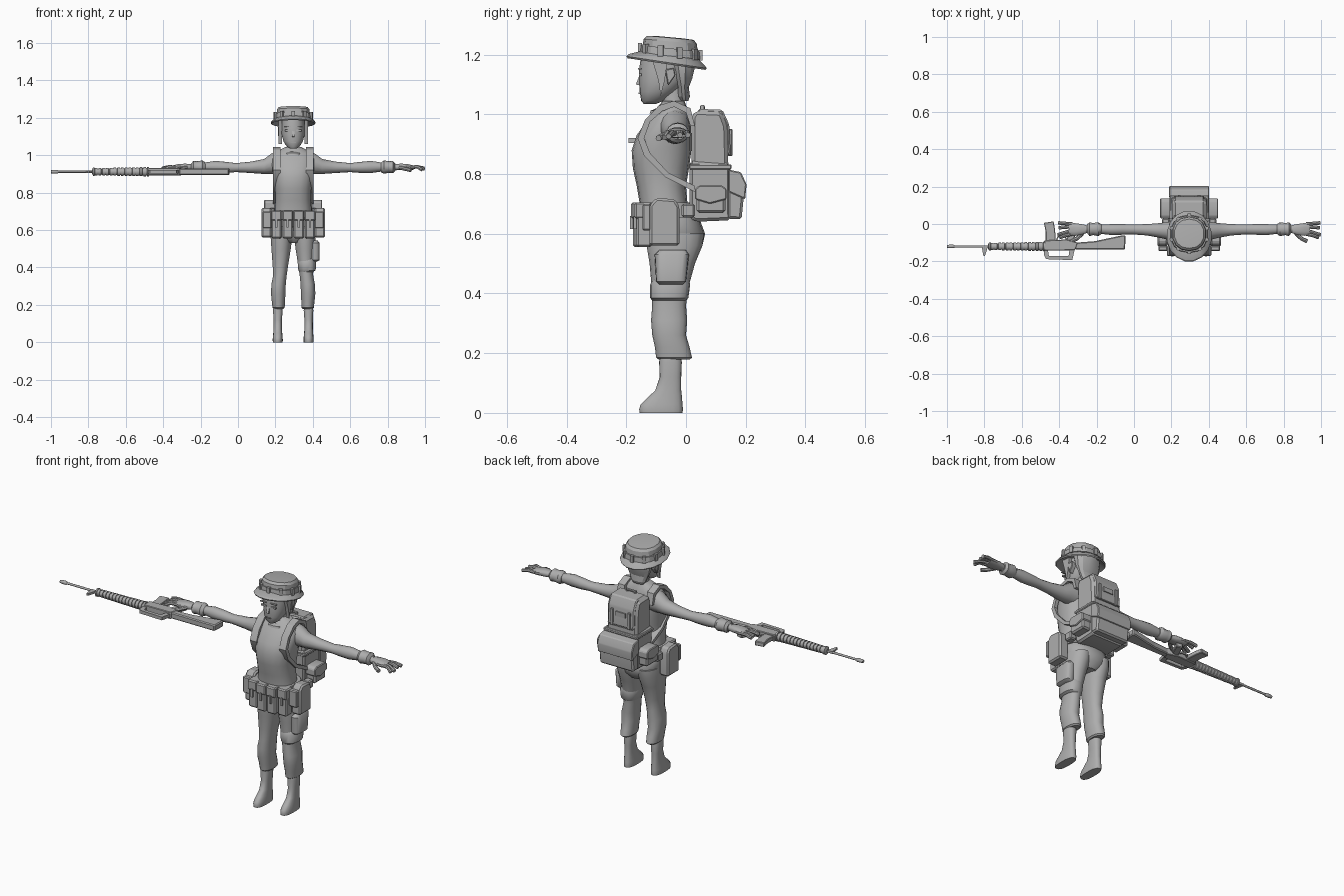
import bpy, bmesh, math
from mathutils import Vector

C = 0.295                      # body centre line
grey = bpy.data.materials.new("grey")
grey.diffuse_color = (0.42, 0.42, 0.42, 1)
centre = bpy.data.objects.new("mirror_centre", None)
centre.location.x = C
centre.hide_render = True
bpy.context.collection.objects.link(centre)


def finish(name, me, mirror=False, angle=40):
    me.materials.append(grey)
    me.shade_smooth()
    me.set_sharp_from_angle(angle=math.radians(angle))
    ob = bpy.data.objects.new(name, me)
    bpy.context.collection.objects.link(ob)
    if mirror:
        m = ob.modifiers.new("mirror", 'MIRROR')
        m.mirror_object = centre
        m.use_mirror_merge = False
    return ob


def from_bm(name, bm, mirror=False, angle=40):
    bmesh.ops.recalc_face_normals(bm, faces=bm.faces)
    me = bpy.data.meshes.new(name)
    bm.to_mesh(me)
    bm.free()
    return finish(name, me, mirror, angle)


def loft(name, axis, rings, n=18, p=1.0, mirror=False, tilt=0, angle=40):
    """rings: (position, a0, a1, b0, b1); p < 1 squares the section."""
    bm = bmesh.new()
    loops = []
    for t, a0, a1, b0, b1 in rings:
        loop = []
        for i in range(n):
            w = 2 * math.pi * (i + 0.5) / n
            c, s = math.cos(w), math.sin(w)
            a = (a0 + a1) / 2 + (a1 - a0) / 2 * math.copysign(abs(c) ** p, c)
            b = (b0 + b1) / 2 + (b1 - b0) / 2 * math.copysign(abs(s) ** p, s)
            v = Vector((a, b, t)) if axis == 'z' else Vector((t, a, b))
            v.z -= tilt * (v.y + 0.065)
            loop.append(bm.verts.new(v))
        loops.append(loop)
    for l, m in zip(loops, loops[1:]):
        for i in range(n):
            j = (i + 1) % n
            bm.faces.new((l[i], l[j], m[j], m[i]))
    bm.faces.new(loops[0])
    bm.faces.new(loops[-1])
    return from_bm(name, bm, mirror, angle)


def prism(name, pts, axis, lo, hi, bevel=0.0, mirror=False):
    """Extrude an (x,y) outline along z or a (y,z) outline along x."""
    bm = bmesh.new()
    put = (lambda a, b, t: (a, b, t)) if axis == 'z' else (lambda a, b, t: (t, a, b))
    f = bm.faces.new([bm.verts.new(put(a, b, lo)) for a, b in pts])
    ext = bmesh.ops.extrude_face_region(bm, geom=[f])
    for v in ext['geom']:
        if isinstance(v, bmesh.types.BMVert):
            v.co[2 if axis == 'z' else 0] = hi
    if bevel:
        bmesh.ops.bevel(bm, geom=bm.edges[:], offset=bevel, segments=1, affect='EDGES')
    return from_bm(name, bm, mirror, 25)


def box(name, x0, x1, y0, y1, z0, z1, bevel=0.0, mirror=False):
    return prism(name, [(y0, z0), (y1, z0), (y1, z1), (y0, z1)], 'x', x0, x1, bevel, mirror)


def tube(name, pts, r, mirror=False):
    cu = bpy.data.curves.new(name, 'CURVE')
    cu.dimensions = '3D'
    cu.bevel_depth = 1.0
    cu.bevel_resolution = 2
    cu.use_fill_caps = True
    sp = cu.splines.new('POLY')
    sp.points.add(len(pts) - 1)
    for q, c in zip(sp.points, pts):
        q.co = (*c, 1)
        q.radius = r
    tmp = bpy.data.objects.new("tmp", cu)
    me = bpy.data.meshes.new_from_object(tmp)
    bpy.data.objects.remove(tmp)
    me.materials.clear()
    return finish(name, me, mirror)


# --- Body ---
loft("torso", 'z', [(.62, .185, .405, -.155, .03), (.70, .195, .395, -.155, .005), (.76, .2, .39, -.165, .0),
     (.82, .197, .393, -.178, .01), (.88, .188, .402, -.182, .018), (.93, .182, .408, -.165, .018),
     (.98, .18, .41, -.13, .015), (1.01, .195, .395, -.108, .01), (1.03, .225, .365, -.09, .0),
     (1.045, .255, .335, -.078, -.005)], p=.85)
loft("pelvis", 'z', [(.53, .25, .34, -.1, .03), (.56, .2, .39, -.13, .055), (.60, .178, .412, -.14, .064),
     (.65, .178, .412, -.145, .045), (.70, .195, .395, -.15, .01)], p=.85)
loft("neck", 'z', [(1.0, .255, .335, -.08, .0), (1.04, .264, .326, -.078, -.005), (1.1, .266, .324, -.09, -.01)])
loft("neckline", 'z', [(1.002, .245, .345, -.122, -.02), (1.012, .24, .35, -.118, -.01), (1.02, .25, .34, -.1, -.01)])
loft("leg_trousers", 'z', [(.178, .192, .243, -.09, .012), (.185, .184, .25, -.1, .02), (.22, .18, .252, -.104, .012),
     (.26, .176, .254, -.113, .0), (.31, .178, .256, -.117, .004), (.36, .188, .261, -.113, .0),
     (.42, .184, .27, -.115, .008), (.5, .178, .283, -.122, .03), (.56, .174, .29, -.132, .055),
     (.6, .178, .292, -.132, .06)], p=.9, mirror=True)
loft("knee_fold", 'z', [(.375, .33, .40, -.112, .0), (.385, .322, .416, -.12, .008), (.43, .318, .418, -.12, .014),
     (.445, .325, .41, -.112, .01)], p=.85)
loft("thigh_pocket", 'z', [(.43, .39, .42, -.09, -.01), (.44, .38, .437, -.1, .0), (.53, .38, .437, -.105, .01),
     (.545, .39, .425, -.09, .0)], p=.6)

# --- Boots ---
loft("boot", 'z', [(0, .186, .239, -.155, -.012), (.012, .185, .24, -.157, -.01), (.028, .186, .239, -.152, -.012),
     (.048, .188, .237, -.132, -.013), (.075, .19, .235, -.103, -.016), (.12, .19, .235, -.088, -.016),
     (.17, .187, .239, -.09, -.014), (.185, .189, .237, -.088, -.016)], p=.8, mirror=True)

# --- Arms and hands ---
loft("arm", 'x', [(.36, -.09, .015, .9, 1.02), (.41, -.085, .012, .9, 1.01), (.45, -.075, .006, .9, .98),
     (.52, -.062, .0, .905, .966), (.6, -.056, -.002, .91, .958), (.65, -.058, .0, .906, .964),
     (.71, -.06, .0, .905, .97), (.775, -.052, -.004, .914, .96), (.85, -.048, -.008, .92, .954)], n=14, mirror=True)
loft("glove_cuff", 'x', [(.765, -.054, .0, .908, .962), (.78, -.066, .01, .902, .972), (.81, -.06, .006, .906, .968),
     (.828, -.066, .01, .904, .97), (.84, -.05, .0, .915, .956)], n=14, mirror=True)
loft("palm", 'x', [(.835, -.046, -.008, .922, .95), (.87, -.058, .0, .92, .956), (.91, -.064, .006, .92, .953),
     (.938, -.06, .006, .922, .946)], n=12, p=.8, mirror=True)
for i, (y, x1, y1, z1) in enumerate([(-.053, .985, -.072, .922), (-.034, .997, -.058, .926),
                                     (-.014, .992, -.02, .93), (.0, .995, .006, .93)]):
    tube(f"finger_{i+1}", [(.92, y, .936), (.96, (y + y1) / 2, .938), (x1, y1, z1)], .0095, True)
tube("thumb", [(.865, -.05, .934), (.895, -.078, .927), (.925, -.092, .92)], .0105, True)

# --- Head and hair ---
loft("head", 'z', [(1.035, .278, .312, -.142, -.1), (1.045, .262, .328, -.15, -.075), (1.075, .242, .348, -.155, -.035),
     (1.11, .233, .357, -.157, .0), (1.15, .23, .36, -.157, .018), (1.2, .235, .355, -.15, .02)], p=.9)
prism("nose", [(-.15, 1.095), (-.168, 1.1), (-.154, 1.135)], 'x', C - .007, C + .007)
box("eye", .25, .281, -.158, -.149, 1.128, 1.137, mirror=True)
box("eyebrow", .246, .283, -.16, -.149, 1.15, 1.155, mirror=True)
box("mouth", .281, .309, -.159, -.15, 1.068, 1.072)
loft("hair", 'z', [(1.045, .262, .328, -.02, .008), (1.06, .25, .34, -.03, .014), (1.09, .238, .352, -.03, .01),
     (1.12, .225, .365, -.045, .022), (1.16, .22, .37, -.06, .032), (1.2, .222, .368, -.08, .034)], n=12, angle=20)
prism("side_lock", [(-.115, 1.19), (-.06, 1.19), (-.072, 1.11), (-.085, 1.06), (-.092, 1.11)], 'x', .217, .235, mirror=True)
prism("ear", [(-.07, 1.15), (-.04, 1.155), (-.035, 1.13), (-.06, 1.095)], 'x', .215, .24, .003, True)

# --- Brimmed hat ---
loft("hat_brim", 'z', [(1.19, .215, .375, -.14, .03), (1.168, .178, .412, -.198, .068), (1.174, .174, .416, -.202, .072),
     (1.182, .18, .41, -.195, .066), (1.2, .2, .39, -.15, .045)], n=16, tilt=.15, angle=25)
loft("hat_crown", 'z', [(1.185, .199, .391, -.15, .044), (1.245, .207, .383, -.142, .036), (1.257, .216, .374, -.13, .026),
     (1.259, .24, .35, -.1, -.01)], n=14, tilt=.09, p=.9, angle=25)
loft("hat_band", 'z', [(1.196, .194, .396, -.155, .049), (1.222, .197, .393, -.152, .046)], n=14, p=.9, tilt=.11, angle=25)
for i in range(10):                    # band loops
    w = 2 * math.pi * (i + .5) / 10
    x, y = C + .101 * math.cos(w), -.053 + .101 * math.sin(w)
    ob = box(f"hat_loop_{i+1}", -.007, .007, -.009, .009, -.018, .018)
    ob.location = (x, y, 1.21 - .11 * (y + .065))
    ob.rotation_euler.z = w

# --- Belt with pouches ---
loft("belt", 'z', [(.655, .172, .418, -.162, .04), (.705, .18, .41, -.165, .018)], n=20, p=.75)
for i in range(4):
    x = C - .09 + i * .06
    y = .012 if i in (0, 3) else 0
    box(f"ammo_pouch_{i+1}", x - .027, x + .027, -.178 + y, -.115, .555, .69, .007)
    box(f"pouch_flap_{i+1}", x - .029, x + .029, -.184 + y, -.115, .65, .705, .006)
    box(f"pouch_strap_{i+1}", x - .006, x + .006, -.187 + y, -.17 + y, .615, .66)
prism("hip_pouch", [(-.122, .56), (-.022, .56), (-.022, .69), (-.036, .715), (-.1, .72), (-.122, .695)],
      'x', .125, .18, .008, True)
box("hip_pouch_clip", .13, .18, -.145, -.118, .61, .70, .005, True)
box("rear_belt_pouch", .15, .19, -.015, .03, .655, .7, .006, True)

# --- Backpack ---
prism("pack_upper", [(.018, .82), (.142, .82), (.138, .96), (.12, 1.008), (.03, 1.012), (.018, .99)], 'x', .203, .387, .012)
prism("pack_lower", [(.012, .655), (.03, .64), (.15, .645), (.148, .835), (.012, .845)], 'x', .195, .395, .01)
prism("pack_lid", [(.04, .955), (.145, .86), (.15, .86), (.145, .965), (.122, 1.015), (.04, 1.018)], 'x', .215, .375, .006)
box("pack_patch", .265, .325, .146, .153, .915, .94)
box("pack_band", .19, .4, .01, .153, .815, .832, .004)
prism("rear_pouch", [(.14, .65), (.186, .648), (.197, .76), (.18, .8), (.14, .81)], 'x', .192, .398, .008)
prism("rear_pouch_flap", [(.142, .74), (.198, .715), (.203, .765), (.184, .806), (.142, .815)], 'x', .188, .402, .004)
box("side_pouch", .145, .2, .035, .132, .67, .735, .008, True)
prism("side_pouch_flap", [(.03, .715), (.08, .7), (.136, .715), (.136, .75), (.12, .762), (.045, .762), (.03, .75)],
      'x', .14, .2, .004, True)
box("pack_buckle", .235, .25, .14, .155, .86, .95, .002, True)
tube("pack_handle", [(.27, .055, 1.005), (.27, .055, 1.026), (.32, .055, 1.026), (.32, .055, 1.005)], .008)
# shoulder straps run over the shoulder and back under the arm
prism("shoulder_strap", [(.03, .96), (.015, 1.02), (-.04, 1.045), (-.09, 1.03), (-.138, .98), (-.162, .92), (-.14, .86),
      (-.07, .79), (.03, .74), (.03, .76), (-.06, .805), (-.12, .87), (-.14, .92), (-.12, .975), (-.08, 1.01),
      (-.04, 1.025), (.0, 1.005), (.015, .96)], 'x', .186, .226, 0, True)

# --- Rifle lying on its side, top towards the front ---
RY, RZ = -.12, .912


def rod(name, parts, n=10):
    return loft(name, 'x', [(x, RY - r, RY + r, RZ - r, RZ + r) for x, r in parts], n)


rod("barrel", [(-.965, .006), (-.48, .006)])
rod("muzzle", [(-1.0, .008), (-.985, .01), (-.965, .01), (-.96, .007)])
ribs = []
for i in range(14):
    x = -.765 + i * .02
    r = .02 + i * .0004
    ribs += [(x, r), (x + .013, r), (x + .014, r - .004), (x + .019, r - .004)]
rod("handguard", [(-.78, .012), (-.775, .023), (-.767, .023)] + ribs + [(-.485, .027), (-.475, .027)], 12)
prism("front_sight", [(-.815, -.115), (-.78, -.115), (-.79, -.15), (-.797, -.172), (-.805, -.172)], 'z', .906, .918)
prism("receiver", [(-.48, -.142), (-.315, -.14), (-.3, -.1), (-.36, -.083), (-.48, -.088)], 'z', .893, .931, .003)
prism("carry_handle", [(-.48, -.14), (-.482, -.165), (-.47, -.188), (-.33, -.193), (-.318, -.14), (-.345, -.14),
      (-.35, -.172), (-.455, -.17), (-.46, -.14)], 'z', .903, .921)
prism("magazine", [(-.472, -.09), (-.418, -.09), (-.422, -.03), (-.43, .014), (-.482, .006), (-.472, -.04)],
      'z', .9, .924, .003)
prism("pistol_grip", [(-.365, -.09), (-.325, -.09), (-.295, -.02), (-.33, -.012)], 'z', .9, .924, .004)
prism("trigger_guard", [(-.418, -.09), (-.41, -.066), (-.365, -.066), (-.355, -.09), (-.362, -.09), (-.37, -.072),
      (-.405, -.072), (-.41, -.09)], 'z', .908, .917)
prism("stock", [(-.315, -.136), (-.048, -.136), (-.045, -.062), (-.06, -.06), (-.21, -.092), (-.315, -.1)],
      'z', .895, .929, .005)
